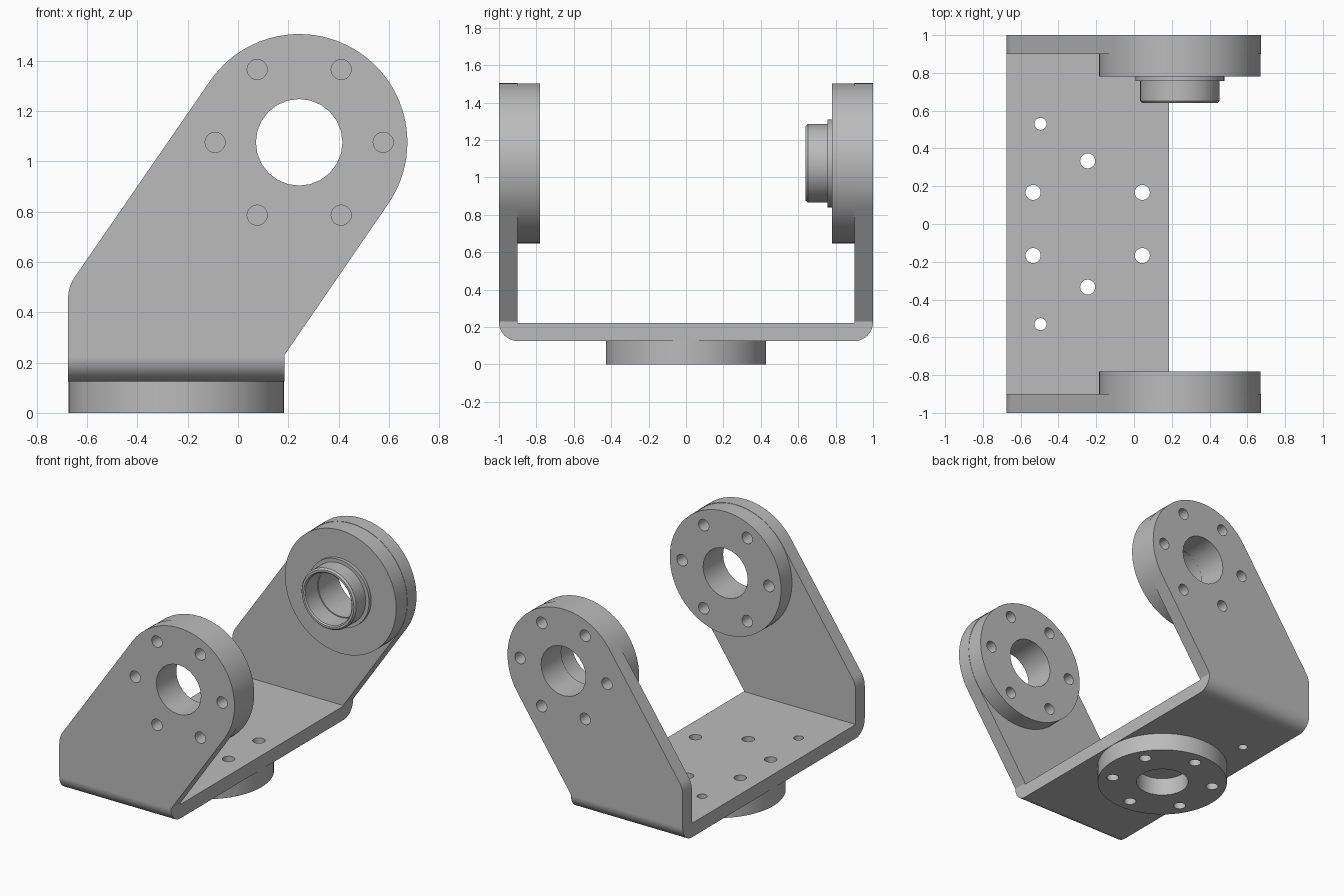
import bpy, bmesh
from math import sin, cos, pi, radians
from mathutils import Matrix, Vector

if "Cube" in bpy.data.objects:
    bpy.data.objects.remove(bpy.data.objects["Cube"], do_unlink=True)

grey = bpy.data.materials.new("plain grey")
grey.use_nodes = True
grey.diffuse_color = (0.5, 0.5, 0.5, 1)
grey.node_tree.nodes["Principled BSDF"].inputs["Base Color"].default_value = (0.5, 0.5, 0.5, 1)

R = 0.428            # disc radius
HUB = (0.243, 1.075)  # arm hub centre (x, z)
FOOT = (-0.245, 0.0)  # base disc centre (x, y)
BORE, BOLT, BOLT_RING = 0.172, 0.04, 0.334
LEFT, RIGHT, BOTTOM, FLOOR = -0.675, 0.185, 0.125, 0.222


def arc(centre, r, a0, a1, n):
    return [(centre[0] + r * cos(radians(a0 + (a1 - a0) * i / n)),
             centre[1] + r * sin(radians(a0 + (a1 - a0) * i / n))) for i in range(n + 1)]


def circle(centre, r, n):
    return arc(centre, r, 0, 360, n)[:-1]


def bolt_holes(centre, start):
    return [circle(c, BOLT, 20) for c in arc(centre, BOLT_RING, start, start + 300, 5)]


def make_object(name, bm):
    bmesh.ops.recalc_face_normals(bm, faces=bm.faces)
    mesh = bpy.data.meshes.new(name)
    bm.to_mesh(mesh)
    bm.free()
    mesh.materials.append(grey)
    ob = bpy.data.objects.new(name, mesh)
    bpy.context.collection.objects.link(ob)
    return ob


def prism(name, loops, axis, lo, hi):
    """Extrude each closed 2D loop along an axis from lo to hi."""
    place = {"x": lambda a, b, t: (t, a, b),
             "y": lambda a, b, t: (a, t, b),
             "z": lambda a, b, t: (a, b, t)}[axis]
    bm = bmesh.new()
    for loop in loops:
        ends = [[bm.verts.new(place(a, b, t)) for a, b in loop] for t in (lo, hi)]
        n = len(loop)
        for end in ends:
            bm.faces.new(end)
        for i in range(n):
            j = (i + 1) % n
            bm.faces.new((ends[0][i], ends[0][j], ends[1][j], ends[1][i]))
    return make_object(name, bm)


def boolean(ob, tool, operation="DIFFERENCE"):
    """Apply a boolean and throw the tool away."""
    mod = ob.modifiers.new("cut", "BOOLEAN")
    mod.operation, mod.object, mod.solver = operation, tool, "EXACT"
    graph = bpy.context.evaluated_depsgraph_get()
    mesh = bpy.data.meshes.new_from_object(ob.evaluated_get(graph))
    ob.modifiers.clear()
    ob.data = mesh
    bpy.data.objects.remove(tool, do_unlink=True)


def smooth(ob):
    bpy.ops.object.select_all(action="DESELECT")
    ob.select_set(True)
    bpy.context.view_layer.objects.active = ob
    bpy.ops.object.shade_smooth_by_angle(angle=radians(30))
    mod = ob.modifiers.new("flat faces stay flat", "WEIGHTED_NORMAL")
    mod.keep_sharp = True


# Folded bracket: U section trimmed to the slanted arm outline
bend = 0.1
section = (arc((-1 + bend, BOTTOM + bend), bend, 180, 270, 10)
           + arc((1 - bend, BOTTOM + bend), bend, 270, 360, 10)
           + [(1, 1.7), (0.9, 1.7), (0.9, FLOOR), (-0.9, FLOOR), (-0.9, 1.7), (-1, 1.7)])
bracket = prism("bracket", [section], "x", -0.9, 0.9)

slope = 55.5
shoulder = 0.15
shoulder_z = 0.455
outline = ([(LEFT, 0), (RIGHT, 0), (RIGHT, 0.23)]
           + arc(HUB, 0.43, slope - 90, slope + 90, 48)
           + arc((LEFT + shoulder, shoulder_z), shoulder, slope + 90, 180, 6))
boolean(bracket, prism("outline_tool", [outline], "y", -1.2, 1.2), "INTERSECT")

# Holes through the arms and the floor
arm_holes = [circle(HUB, BORE, 24)] + bolt_holes(HUB, 0)
boolean(bracket, prism("arm_hole_tool", arm_holes, "y", -1.2, 1.2))
floor_holes = bolt_holes(FOOT, 30) + [circle((-0.495, y), 0.032, 20) for y in (-0.53, 0.53)]
boolean(bracket, prism("floor_hole_tool", floor_holes, "z", -0.1, 0.4))
smooth(bracket)

# Front hub disc, drilled right through
front_disc = prism("front_hub_disc", [circle(HUB, R, 64)], "y", -0.9, -0.78)
boolean(front_disc, prism("front_tool", arm_holes, "y", -1.2, -0.5))
smooth(front_disc)

# Back hub disc, bored only in the middle
back_disc = prism("back_hub_disc", [circle(HUB, R, 64)], "y", 0.78, 0.9)
boolean(back_disc, prism("back_tool", [circle(HUB, BORE, 24)], "y", 0.5, 1.2))
smooth(back_disc)

# Base disc, closed above by the bracket floor
base_disc = prism("base_disc", [circle(FOOT, R, 64)], "z", 0, BOTTOM)
boolean(base_disc, prism("base_tool", [circle(FOOT, BORE, 24)] + bolt_holes(FOOT, 30), "z", -0.1, 0.3))
smooth(base_disc)

# Flanged bush turned around the back hub axis
bm = bmesh.new()
wall = [(0.178, 0.78), (0.235, 0.78), (0.235, 0.757), (0.21, 0.757),
        (0.21, 0.652), (0.2, 0.64), (0.186, 0.64), (0.178, 0.648)]
centre = Vector((HUB[0], 0, HUB[1]))
steps = 48
rings = [[bm.verts.new(centre + Matrix.Rotation(2 * pi * s / steps, 3, "Y") @ Vector((r, y, 0)))
          for r, y in wall] for s in range(steps)]
for s in range(steps):
    a, b = rings[s], rings[(s + 1) % steps]
    for i in range(len(wall)):
        j = (i + 1) % len(wall)
        bm.faces.new((a[i], a[j], b[j], b[i]))
smooth(make_object("flanged_bush", bm))
